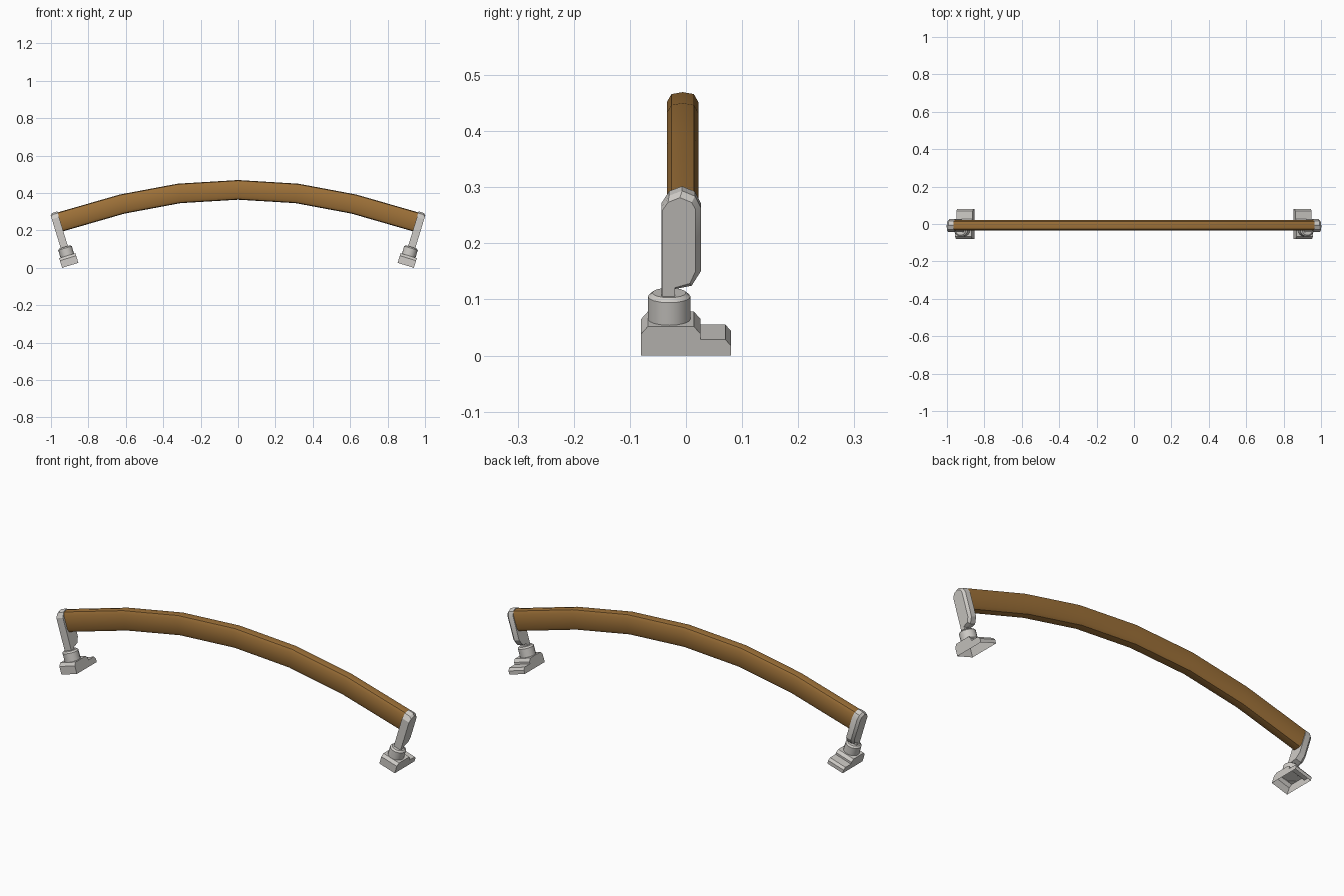
import bpy, bmesh, math

if "Cube" in bpy.data.objects:
    bpy.data.objects.remove(bpy.data.objects["Cube"])

def material(name, rgb):
    m = bpy.data.materials.new(name)
    m.diffuse_color = (*rgb, 1)
    m.use_nodes = True
    m.node_tree.nodes["Principled BSDF"].inputs["Base Color"].default_value = m.diffuse_color
    return m

WOOD = material("brown wood", (0.34, 0.165, 0.04))
METAL = material("light grey metal", (0.62, 0.60, 0.57))
TILT = math.radians(17)
C, S = math.cos(TILT), math.sin(TILT)

def loft(name, rings, mat, start=True, end=True, smooth=30, drop_edge=None):
    """Skin a list of matching closed rings; drop_edge leaves one strip open."""
    bm = bmesh.new()
    vs = [[bm.verts.new(p) for p in r] for r in rings]
    n = len(rings[0])
    for a, b in zip(vs, vs[1:]):
        for i in range(n):
            if i != drop_edge:
                j = (i + 1) % n
                bm.faces.new((a[i], a[j], b[j], b[i]))
    if start:
        bm.faces.new(vs[0][::-1])
    if end:
        bm.faces.new(vs[-1])
    bmesh.ops.recalc_face_normals(bm, faces=bm.faces)
    me = bpy.data.meshes.new(name)
    bm.to_mesh(me)
    bm.free()
    me.materials.append(mat)
    ob = bpy.data.objects.new(name, me)
    bpy.context.collection.objects.link(ob)
    bpy.ops.object.select_all(action='DESELECT')
    ob.select_set(True)
    bpy.context.view_layer.objects.active = ob
    bpy.ops.object.shade_smooth_by_angle(angle=math.radians(smooth))
    return ob

# arched wooden grip: chamfered section swept along the arc
half = [(0.315, 0.398, 7.5), (0.62, 0.341, 13.5), (0.953, 0.245, 17)]
path = [(-x, z, -a) for x, z, a in reversed(half)] + [(0, 0.417, 0)] + half
section = [(0, .0525), (.02, .049), (.028, .035), (.028, -.035), (.02, -.049),
           (0, -.0525), (-.02, -.049), (-.028, -.035), (-.028, .035), (-.02, .049)]
rings = []
for x, z, a in path:
    a = math.radians(a)
    rings.append([(x + h * math.sin(a), y - .006, z + h * math.cos(a)) for y, h in section])
loft("grip_bar", rings, WOOD, smooth=40)

# profiles in (y, height) of the tilted end fitting
foot = [(-.08, 0), (-.08, .04), (-.068, .054), (.014, .054), (.026, .04),
        (.026, .03), (.07, .03), (.08, .018), (.08, 0)]
arm = [(-.044, .085), (-.044, .264), (-.03, .287), (-.007, .296), (.016, .286),
       (.027, .263), (.027, .147), (.01, .119), (-.02, .113), (-.02, .085)]
arm_face = [(-.043, .085), (-.043, .262), (-.032, .278), (-.011, .287), (.01, .278),
            (.017, .265), (.017, .15), (.007, .127), (-.02, .119), (-.02, .085)]

for side, s in (("left", 1), ("right", -1)):
    def place(u, y, v):
        return (s * (-.897 + C * u - S * v), y, .0135 + S * u + C * v)

    def ring(profile, u):
        return [place(u, y, v) for y, v in profile]

    # stepped foot, open underneath
    loft(side + "_foot", [ring(foot, -.0455), ring(foot, .0455)], METAL,
         drop_edge=len(foot) - 1)
    # round collar with a chamfered top
    n = 16
    collar = [[place(r * math.cos(2 * math.pi * k / n),
                     -.03 + r * math.sin(2 * math.pi * k / n), v) for k in range(n)]
              for r, v in ((.038, .052), (.038, .096), (.030, .103))]
    loft(side + "_collar", collar, METAL, start=False)
    # arm holding the grip, outer face chamfered
    loft(side + "_arm", [ring(arm, .018), ring(arm, -.010), ring(arm_face, -.022)], METAL)
